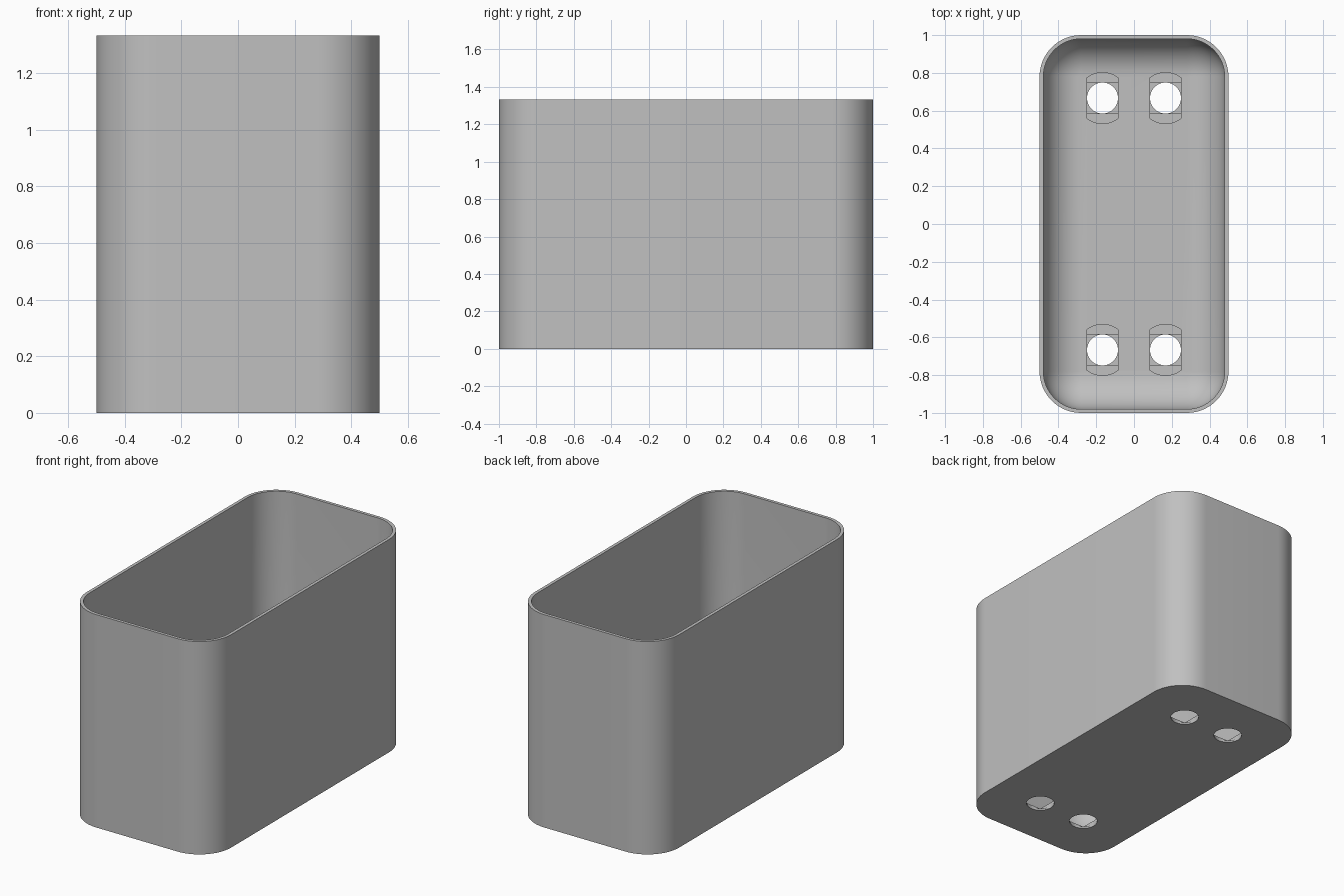
import bpy
import bmesh
from math import cos, sin, pi, radians, sqrt

cube = bpy.data.objects.get("Cube")
if cube:
    bpy.data.objects.remove(cube, do_unlink=True)

HX, HY, H = 0.5, 1.0, 1.333      # half width, half length, height
WALL, FLOOR = 0.02, 0.035
R_IN = 0.20                      # inner corner and floor fillet radius
HOLE_R, HEAD_R = 0.082, 0.135
SEG = 16                         # segments per rounded corner

grey = bpy.data.materials.new("plain grey")
grey.use_nodes = True
colour = (0.53, 0.53, 0.53, 1)
grey.diffuse_color = colour
grey.node_tree.nodes["Principled BSDF"].inputs["Base Color"].default_value = colour


def make_object(name, bm):
    bmesh.ops.recalc_face_normals(bm, faces=bm.faces)
    mesh = bpy.data.meshes.new(name)
    bm.to_mesh(mesh)
    bm.free()
    mesh.materials.append(grey)
    ob = bpy.data.objects.new(name, mesh)
    bpy.context.collection.objects.link(ob)
    return ob


def rounded_ring(bm, inset, radius, z):
    """Rounded rectangle of vertices, inset from the outer footprint."""
    cx, cy = HX - inset - radius, HY - inset - radius
    ring = []
    for q, (sx, sy) in enumerate(((1, 1), (-1, 1), (-1, -1), (1, -1))):
        for i in range(SEG + 1):
            a = (q + i / SEG) * pi / 2
            ring.append(bm.verts.new((sx * cx + radius * cos(a),
                                      sy * cy + radius * sin(a), z)))
    return ring


def prism(bm, outline, z0, z1):
    low = [bm.verts.new((x, y, z0)) for x, y in outline]
    high = [bm.verts.new((x, y, z1)) for x, y in outline]
    bm.faces.new(low)
    bm.faces.new(high)
    for i in range(len(low)):
        j = (i + 1) % len(low)
        bm.faces.new((low[i], low[j], high[j], high[i]))


# Open container: outer wall, rim, inner wall and filleted floor
bm = bmesh.new()
rings = [rounded_ring(bm, 0, R_IN + WALL, 0),
         rounded_ring(bm, 0, R_IN + WALL, H),
         rounded_ring(bm, WALL, R_IN, H)]
for i in range(SEG + 1):
    t = i / SEG * pi / 2
    r = R_IN * cos(t)
    rings.append(rounded_ring(bm, WALL + R_IN - r, r, FLOOR + R_IN * (1 - sin(t))))
for a, b in zip(rings, rings[1:]):
    for i in range(len(a)):
        j = (i + 1) % len(a)
        bm.faces.new((a[i], a[j], b[j], b[i]))
bm.faces.new(rings[0])
bm.faces.new(rings[-1])
bmesh.ops.remove_doubles(bm, verts=bm.verts, dist=1e-5)
container = make_object("container", bm)

# Screw hole outlines: round hole, square step, clipped round head recess
circle = [(HOLE_R * cos(k * pi / 24), HOLE_R * sin(k * pi / 24)) for k in range(48)]
s = HOLE_R - 0.001
square = [(s, -s), (s, s), (-s, s), (-s, -s)]
arc = [s - 2 * s * k / 12 for k in range(13)]
slot = [(x, sqrt(HEAD_R ** 2 - x * x)) for x in arc]
slot += [(-x, -y) for x, y in slot]

cutters = []
for name, outline, z0 in (("head_recess", slot, 0.024),
                          ("square_step", square, 0.012),
                          ("round_hole", circle, -0.1)):
    bm = bmesh.new()
    for cx in (-1 / 6, 1 / 6):
        for cy in (-2 / 3, 2 / 3):
            prism(bm, [(cx + x, cy + y) for x, y in outline], z0, 0.2)
    cutter = make_object(name + "_cutter", bm)
    cutter.hide_render = True
    cutters.append(cutter)
    mod = container.modifiers.new(name, "BOOLEAN")
    mod.operation = "DIFFERENCE"
    mod.solver = "EXACT"
    mod.object = cutter

# Apply the cuts, remove the cutters, and smooth the curved walls
bpy.ops.object.select_all(action="DESELECT")
container.select_set(True)
bpy.context.view_layer.objects.active = container
for mod in list(container.modifiers):
    bpy.ops.object.modifier_apply(modifier=mod.name)
for cutter in cutters:
    bpy.data.objects.remove(cutter, do_unlink=True)
bpy.ops.object.shade_smooth_by_angle(angle=radians(30))
